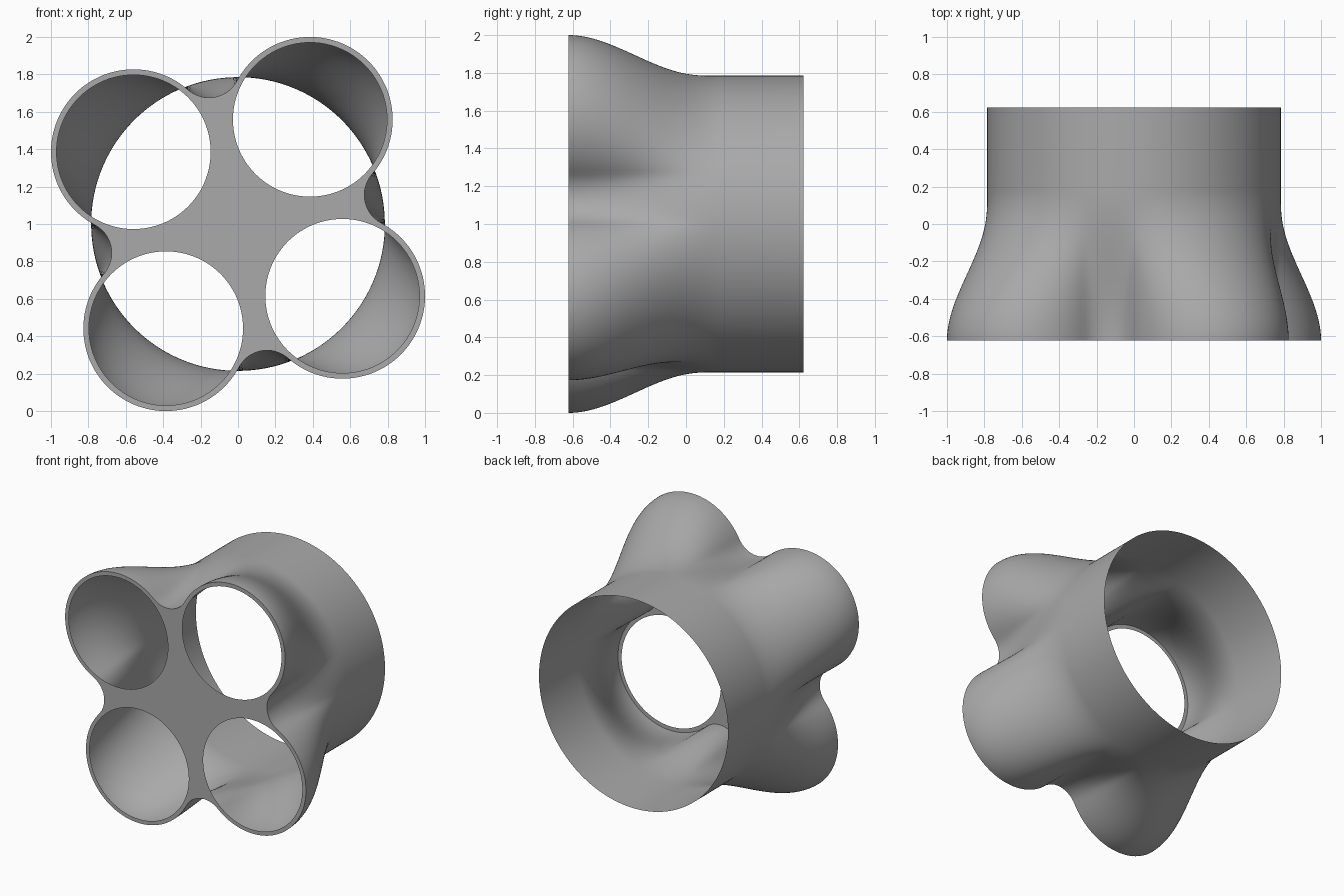
import bpy, bmesh, math
from mathutils import Vector

old = bpy.data.objects.get("Cube")
if old:
    bpy.data.objects.remove(old, do_unlink=True)

FRONT, BACK, STRAIGHT = -0.622, 0.622, 0.18   # y stations
PIPE = 0.785                                  # round outlet radius
DIST, LOBE, HOLE = 0.678, 0.442, 0.412        # inlet offset, outer and bore radius
FILLET = 0.17                                 # radius between neighbouring inlets
AXIS = math.radians(55.4)                     # direction of the first inlet
HALF = DIST / math.sqrt(2)
FILLET_DIST = HALF + math.sqrt((LOBE + FILLET) ** 2 - HALF ** 2)
share = LOBE / (LOBE + FILLET)
BLEND = math.atan2(HALF * (1 - share), HALF + (FILLET_DIST - HALF) * share)
SEGMENTS, RINGS = 288, 40

grey = bpy.data.materials.new("plain grey")
grey.use_nodes = True
colour = (0.4, 0.4, 0.4, 1)
grey.diffuse_color = colour
grey.node_tree.nodes["Principled BSDF"].inputs["Base Color"].default_value = colour


def clover_radius(angle):
    """Polar radius of four circles joined by concave fillets."""
    quarter = math.pi / 2
    off = (angle - AXIS + quarter / 2) % quarter - quarter / 2
    valley = quarter / 2 - abs(off)
    if valley < BLEND:
        return FILLET_DIST * math.cos(valley) - math.sqrt(
            FILLET ** 2 - (FILLET_DIST * math.sin(valley)) ** 2)
    return DIST * math.cos(off) + math.sqrt(LOBE ** 2 - (DIST * math.sin(off)) ** 2)


def ring(bm, y, radius, centre=(0, 1), count=SEGMENTS):
    verts = []
    for i in range(count):
        a = math.tau * i / count
        r = radius(a)
        verts.append(bm.verts.new((centre[0] + r * math.cos(a), y,
                                   centre[1] + r * math.sin(a))))
    return verts


def finish(bm, name):
    mesh = bpy.data.meshes.new(name)
    bm.to_mesh(mesh)
    bm.free()
    mesh.materials.append(grey)
    obj = bpy.data.objects.new(name, mesh)
    bpy.context.collection.objects.link(obj)
    return obj


# Outer shell: clover section easing into a straight round outlet
bm = bmesh.new()
rings = []
for k in range(RINGS + 1):
    t = k / RINGS
    s = 1 - t * t * (3 - 2 * t)
    rings.append(ring(bm, FRONT + (STRAIGHT - FRONT) * t,
                      lambda a: PIPE + (clover_radius(a) - PIPE) * s))
rings.append(ring(bm, BACK, lambda a: PIPE))
for r0, r1 in zip(rings, rings[1:]):
    for i in range(SEGMENTS):
        j = (i + 1) % SEGMENTS
        bm.faces.new((r0[i], r0[j], r1[j], r1[i]))
bmesh.ops.recalc_face_normals(bm, faces=bm.faces)
shell = finish(bm, "collector_shell")
bpy.ops.object.select_all(action='DESELECT')
shell.select_set(True)
bpy.context.view_layer.objects.active = shell
bpy.ops.object.shade_smooth_by_angle(angle=math.radians(40))

# Front plate: flat clover with four round openings
bm = bmesh.new()
loops = [ring(bm, FRONT, clover_radius)]
for q in range(4):
    a = AXIS + q * math.pi / 2
    loops.append(ring(bm, FRONT, lambda _: HOLE,
                      (DIST * math.cos(a), 1 + DIST * math.sin(a)), 96))
edges = [bm.edges.new((v, loop[i - 1])) for loop in loops for i, v in enumerate(loop)]
bmesh.ops.triangle_fill(bm, use_beauty=True, use_dissolve=False, edges=edges,
                        normal=Vector((0, -1, 0)))
for face in bm.faces:
    face.normal_update()
    if face.normal.y > 0:
        face.normal_flip()
finish(bm, "front_plate")
